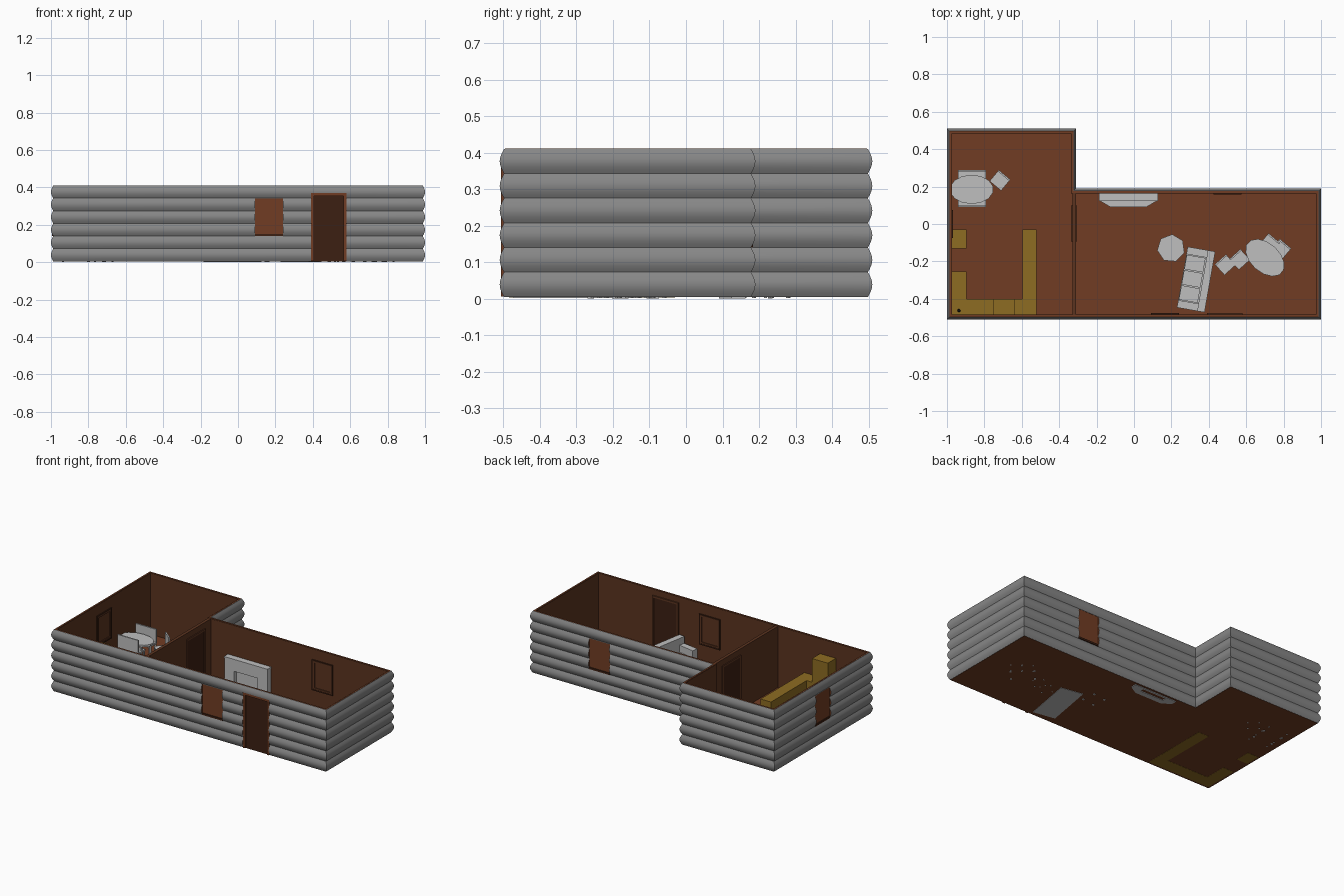
import bpy, bmesh, math
from mathutils import Matrix, Vector

if "Cube" in bpy.data.objects:
    bpy.data.objects.remove(bpy.data.objects["Cube"])


def material(name, rgb):
    m = bpy.data.materials.new(name)
    m.diffuse_color = (*rgb, 1)
    m.use_nodes = True
    m.node_tree.nodes["Principled BSDF"].inputs["Base Color"].default_value = m.diffuse_color
    return m


GREY = material("log grey", (0.24, 0.24, 0.24))
BROWN = material("floor brown", (0.165, 0.046, 0.017))
WALL = material("wall brown", (0.105, 0.034, 0.014))
DARK = material("door dark brown", (0.045, 0.014, 0.006))
OAK = material("kitchen ochre", (0.27, 0.15, 0.016))
WHITE = material("furniture light grey", (0.52, 0.52, 0.52))
BLACK = material("tap black", (0.01, 0.01, 0.01))


def finish(name, bm, mat):
    bmesh.ops.recalc_face_normals(bm, faces=bm.faces)
    me = bpy.data.meshes.new(name)
    bm.to_mesh(me)
    bm.free()
    ob = bpy.data.objects.new(name, me)
    me.materials.append(mat)
    bpy.context.collection.objects.link(ob)
    return ob


def place(x, y, deg=0):
    return Matrix.Translation((x, y, 0)) @ Matrix.Rotation(math.radians(deg), 4, 'Z')


def add_box(bm, M, x0, x1, y0, y1, z0, z1):
    c = Matrix.Translation(((x0 + x1) / 2, (y0 + y1) / 2, (z0 + z1) / 2))
    s = Matrix.Diagonal((x1 - x0, y1 - y0, z1 - z0, 1))
    bmesh.ops.create_cube(bm, size=1, matrix=M @ c @ s)


def boxes(name, mat, M, *dims):
    bm = bmesh.new()
    for d in dims:
        add_box(bm, M, *d)
    return finish(name, bm, mat)


def prism(bm, M, pts, z0, z1):
    f = bm.faces.new([bm.verts.new(M @ Vector((x, y, z0))) for x, y in pts])
    r = bmesh.ops.extrude_face_region(bm, geom=[f])
    for v in r["geom"]:
        if isinstance(v, bmesh.types.BMVert):
            v.co.z += z1 - z0


I = Matrix.Identity(4)


def outline(d):
    """L-shaped house plan, inset by d."""
    return [(-1 + d, -.51 + d), (1 - d, -.51 + d), (1 - d, .19 - d),
            (-.31 - d, .19 - d), (-.31 - d, .51 - d), (-1 + d, .51 - d)]


def wall_ring(name, mat, profile):
    """Sweep a closed (inset, height) profile round the plan."""
    bm = bmesh.new()
    rows = [[bm.verts.new((x, y, z)) for x, y in outline(d)] for d, z in profile]
    for a, b in zip(rows, rows[1:] + rows[:1]):
        for i in range(6):
            j = (i + 1) % 6
            bm.faces.new((a[i], a[j], b[j], b[i]))
    return finish(name, bm, mat)


# Log siding: six rounded courses
Z0, Z1, LOGS, SEG = .005, .41, 6, 8
profile = [(.012 * (1 - math.sin(math.pi * (k % SEG) / SEG)), Z0 + (Z1 - Z0) * k / (LOGS * SEG))
           for k in range(LOGS * SEG + 1)]
siding = wall_ring("log_siding", GREY, profile + [(.018, Z1), (.018, Z0)])
siding.data.materials.append(BROWN)

# Inner wall shell, its cap and the floor
wall_ring("inner_wall", WALL, [(.018, Z0), (.018, .408), (.026, .408), (.026, Z0)])
wall_ring("wall_cap", BROWN, [(.014, .408), (.014, .411), (.024, .411), (.024, .408)])
bm = bmesh.new()
prism(bm, I, outline(.013), .004, .007)
finish("floor", bm, BROWN)
boxes("partition_wall", WALL, I, (-.33, -.31, -.485, .165, .006, .409))


def border(w, z0, z1, t, y0, y1, bottom=True):
    """Frame bars round an opening of width 2w."""
    b = [(-w, -w + t, y0, y1, z0, z1), (w - t, w, y0, y1, z0, z1), (-w + t, w - t, y0, y1, z1 - t, z1)]
    return b + ([(-w + t, w - t, y0, y1, z0, z0 + t)] if bottom else [])


# Openings cut in the siding, with panes, doors and frames
openings = [("front_window", place(.165, -.51), False), ("front_door", place(.485, -.51), True),
            ("back_window", place(.5, .19, 180), False), ("side_window", place(-1, 0, -90), False)]
for name, M, door in openings:
    w, z0, z1 = (.095, -.02, .37) if door else (.075, .14, .34)
    cutter = boxes(name + "_cutter", BROWN, M, (-w, w, -.03, .024, z0, z1))
    cutter.hide_render = True
    mod = siding.modifiers.new(name, 'BOOLEAN')
    mod.operation, mod.solver, mod.object = 'DIFFERENCE', 'EXACT', cutter
    mod.material_mode = 'TRANSFER'
    bpy.context.view_layer.objects.active = siding
    bpy.ops.object.modifier_apply(modifier=name)
    bpy.data.objects.remove(cutter)
    z0 = max(z0, .006)
    boxes(name + "_panel", DARK if door else BROWN, M, (-w, w, .012, .019, z0, z1))
    if door:
        boxes(name + "_frame", BROWN, M, *border(w, z0, z1, .016, .003, .013, False))
        boxes(name + "_inner_panel", DARK, M, (-w + .01, w - .01, .025, .029, z0, z1 - .01))
        boxes(name + "_inner_frame", WALL, M, *border(w, z0, z1, .012, .025, .034, False))
    else:
        boxes(name + "_sill", DARK, M, (-w, w, .006, .013, z0, z0 + .012))
        boxes(name + "_inner_frame", DARK, M, *border(w, z0, z1, .008, .025, .033))
        boxes(name + "_inner_sash", WALL, M, *border(w - .008, z0 + .008, z1 - .008, .01, .025, .031))

bpy.ops.object.select_all(action='DESELECT')
siding.select_set(True)
bpy.context.view_layer.objects.active = siding
bpy.ops.object.shade_smooth_by_angle(angle=math.radians(35))

# Inner door in the partition
M = place(-.32, .003, 90)
boxes("inner_door", DARK, M, (-.085, .085, -.013, .013, .006, .36))
boxes("inner_door_frame", WALL, M, *border(.097, .006, .37, .012, -.016, .016, False))

# Kitchen counters, fridge and tap
boxes("kitchen_counters", OAK, I,
      (-.974, -.896, -.13, -.03, .003, .155), (-.974, -.896, -.40, -.255, .003, .155),
      (-.974, -.75, -.484, -.40, .003, .155), (-.635, -.596, -.484, -.40, .003, .155),
      (-.596, -.52, -.484, -.03, .003, .155))
boxes("fridge", OAK, I, (-.75, -.635, -.484, -.40, .003, .31))
bm = bmesh.new()
bmesh.ops.create_cone(bm, cap_ends=True, segments=8, radius1=.009, radius2=.006, depth=.03,
                      matrix=Matrix.Translation((-.936, -.463, .168)))
finish("tap", bm, BLACK)


def table(name, M, rx, ry, h, sides):
    bm = bmesh.new()
    ring = [(rx * math.cos(math.tau * (i + .5) / sides), ry * math.sin(math.tau * (i + .5) / sides))
            for i in range(sides)]
    prism(bm, M, ring, h - .012, h)
    for sx in (-1, 1):
        for sy in (-1, 1):
            x, y = sx * rx * .58, sy * ry * .58
            add_box(bm, M, x - .006, x + .006, y - .006, y + .006, 0, h - .01)
    finish(name, bm, WHITE)


def chair(name, M, w=.04):
    """Chair facing local -y, back at +y."""
    legs = [(x - .004, x + .004, y - .004, y + .004, .002, .075)
            for x in (-w + .006, w - .006) for y in (-.032, .032)]
    boxes(name, WHITE, M, (-w, w, -.038, .038, .07, .08), (-w, w, .03, .039, .08, .165), *legs)


# Dining set in the kitchen
table("dining_table", place(-.868, .185), .117, .078, .12, 14)
chair("dining_chair_back", place(-.865, .25), .075)
chair("dining_chair_front", place(-.865, .13, 180), .075)
chair("dining_chair_side", place(-.717, .233, -40))

# Dining set and side table in the living room
table("oval_table", place(.70, -.18, -42), .122, .078, .12, 14)
for i, (x, y, a) in enumerate([(.725, -.105, -40), (.785, -.135, -40), (.565, -.19, 42), (.488, -.218, 42)]):
    chair("living_chair_%d" % (i + 1), place(x, y, a))
table("side_table", place(.198, -.13, 8), .075, .075, .10, 7)

# Sofa, back towards local +x
M = place(.332, -.297, -10)
boxes("sofa_frame", WHITE, M, (-.075, .075, -.165, .165, .002, .06),
      (.035, .075, -.165, .165, .06, .17),
      (-.075, .06, -.165, -.125, .06, .125), (-.075, .06, .125, .165, .06, .125))
boxes("sofa_cushions", WHITE, M, *[(-.072, .03, y - .039, y + .039, .06, .082) for y in (-.083, 0, .083)])

# Fireplace: surround with an opening, and a splayed hearth
boxes("fireplace_surround", WHITE, I, (-.185, -.115, .125, .163, 0, .2), (.055, .125, .125, .163, 0, .2),
      (-.115, .055, .125, .163, .13, .2), (-.115, .055, .15, .163, 0, .13))
bm = bmesh.new()
prism(bm, I, [(-.185, .125), (-.125, .09), (.065, .09), (.125, .125)], 0, .03)
prism(bm, I, [(-.188, .163), (-.188, .122), (.128, .122), (.128, .163)], .2, .21)
finish("fireplace_hearth_and_mantel", bm, WHITE)
